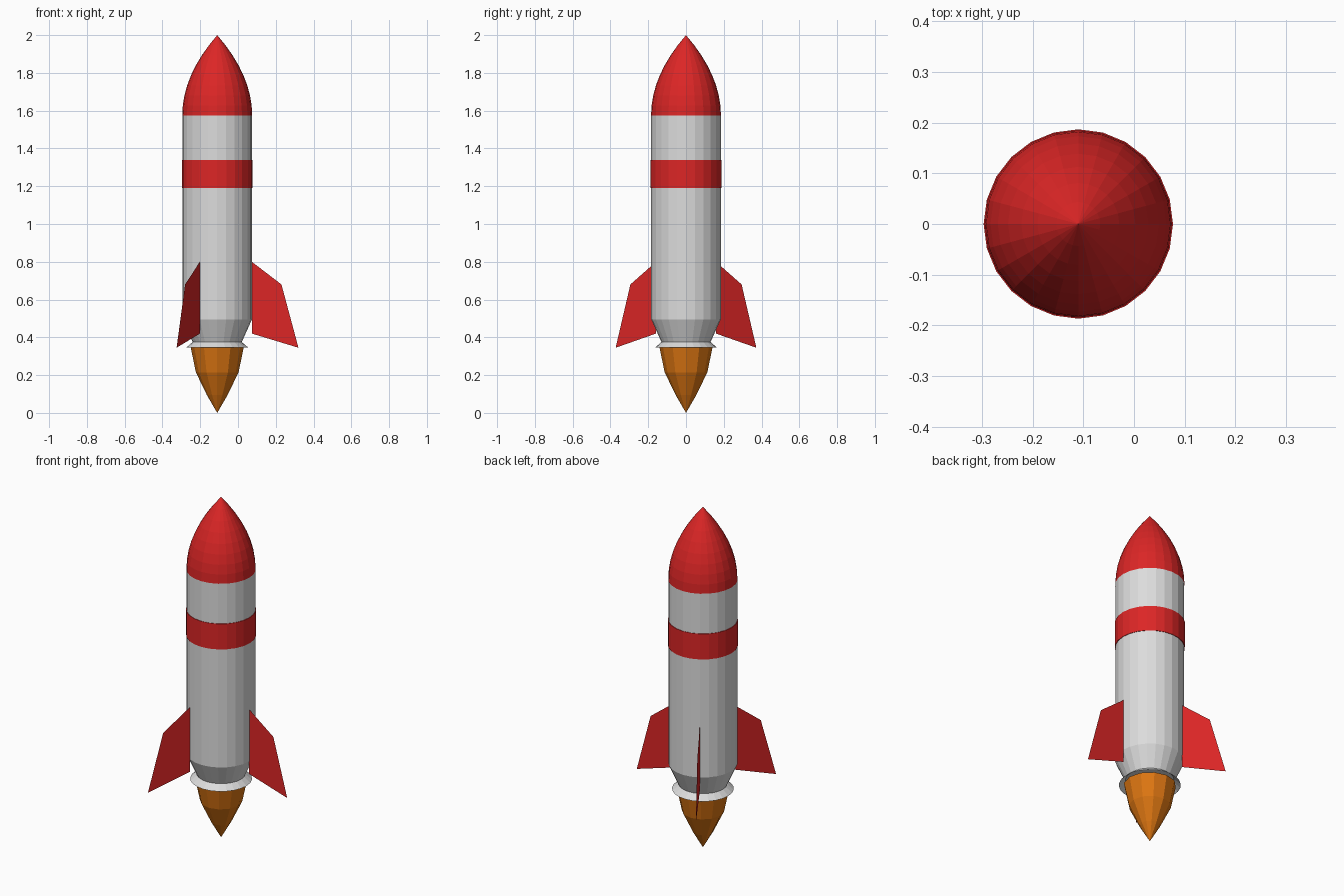
import bpy, bmesh, math

if "Cube" in bpy.data.objects:
    bpy.data.objects.remove(bpy.data.objects["Cube"])

AXIS_X = -0.11  # rocket axis, offset so the three fins are centred


def material(name, rgb):
    m = bpy.data.materials.new(name)
    m.diffuse_color = (*rgb, 1)
    m.use_nodes = True
    m.node_tree.nodes["Principled BSDF"].inputs["Base Color"].default_value = m.diffuse_color
    return m


RED = material("red", (0.716, 0.019, 0.019))
GREY = material("light_grey", (0.72, 0.72, 0.72))
ORANGE = material("orange", (0.72, 0.18, 0.006))


def finish(name, bm, mat, recalc=True):
    if recalc:
        bmesh.ops.recalc_face_normals(bm, faces=bm.faces)
    me = bpy.data.meshes.new(name)
    bm.to_mesh(me)
    bm.free()
    me.materials.append(mat)
    ob = bpy.data.objects.new(name, me)
    ob.location.x = AXIS_X
    bpy.context.collection.objects.link(ob)
    return ob


def lathe(name, profile, sides, mat):
    """Revolve (radius, z) points listed from bottom to top; normals face out."""
    bm = bmesh.new()
    rings = []
    for r, z in profile:
        if r == 0:
            rings.append([bm.verts.new((0, 0, z))] * sides)
        else:
            rings.append([bm.verts.new((r * math.cos(math.tau * i / sides),
                                        r * math.sin(math.tau * i / sides), z))
                          for i in range(sides)])
    for low, high in zip(rings, rings[1:]):
        for i in range(sides):
            j = (i + 1) % sides
            corners = dict.fromkeys((low[i], low[j], high[j], high[i]))
            bm.faces.new(list(corners))
    return finish(name, bm, mat, recalc=False)


# Body with tapered tail
lathe("body", [(0, 0.375), (0.13, 0.375), (0.184, 0.495), (0.184, 1.58)], 24, GREY)

# Pointed nose
steps = 8
nose = [(0.185 * (1 - (k / steps) ** 2), 1.575 + 0.425 * k / steps) for k in range(steps)]
lathe("nose_cone", nose + [(0, 2.0)], 24, RED)

# Painted band
lathe("body_band", [(0.184, 1.19), (0.187, 1.19), (0.187, 1.34), (0.184, 1.34)], 24, RED)

# Flared nozzle skirt
lathe("nozzle", [(0.165, 0.345), (0.13, 0.375)], 24, GREY)

# Exhaust flame
lathe("flame", [(0, 0), (0.055, 0.095), (0.113, 0.215), (0.14, 0.345), (0, 0.346)], 12, ORANGE)

# Three thin fins around the tail
for n in range(3):
    bm = bmesh.new()
    a = math.tau * n / 3
    bm.faces.new([bm.verts.new((r * math.cos(a), r * math.sin(a), z))
                  for r, z in ((0.183, 0.42), (0.43, 0.345), (0.34, 0.68), (0.183, 0.80))])
    finish(f"fin_{n + 1}", bm, RED)
